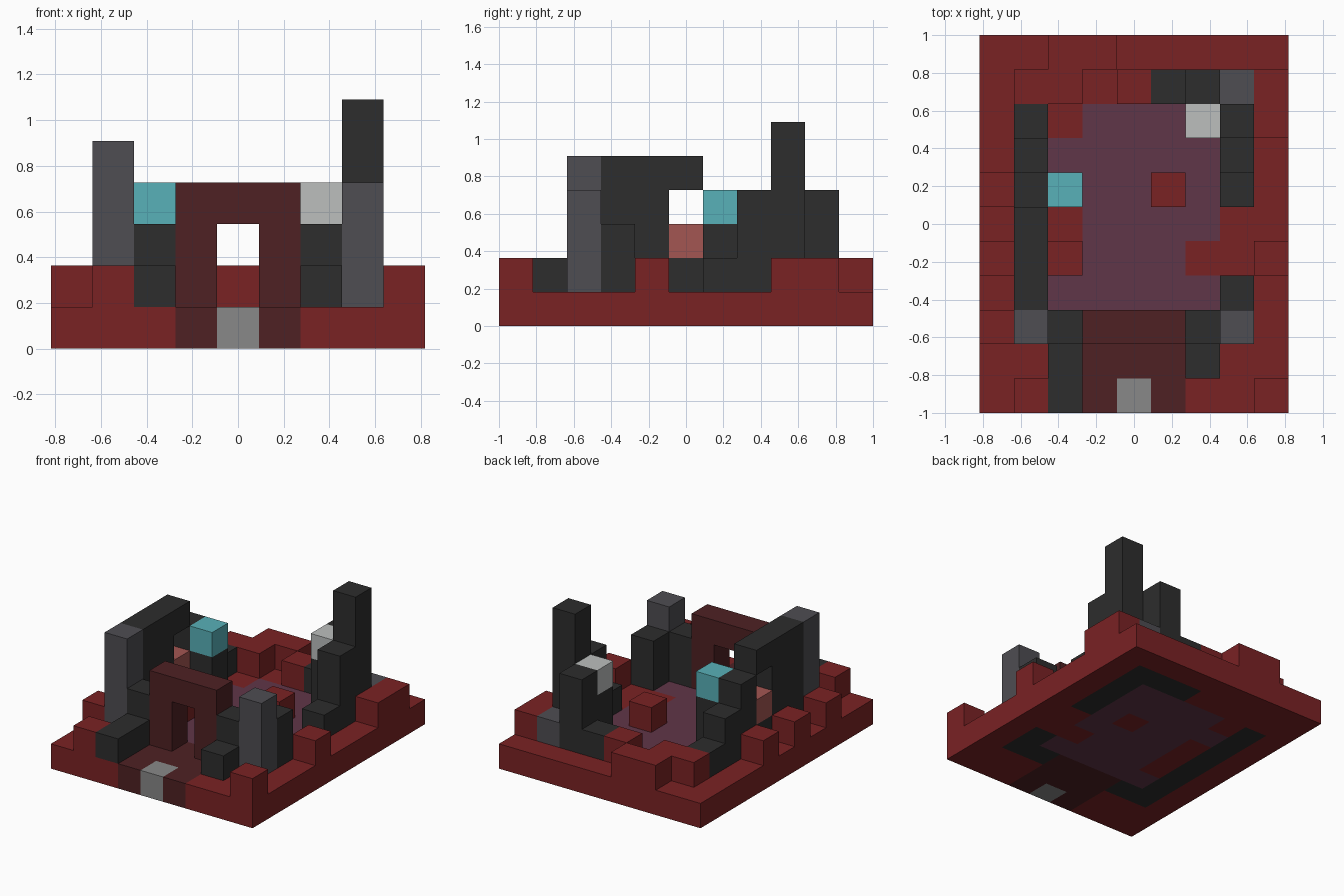
import bpy
import bmesh
from math import floor
from mathutils import Matrix, Vector

cube = bpy.data.objects.get("Cube")
if cube:
    bpy.data.objects.remove(cube)

COLS, ROWS = 9, 11
U = 2 / ROWS  # edge of one block


def linear(hex_code):
    values = [v / 255 for v in bytes.fromhex(hex_code)]
    return [v / 12.92 if v < 0.04 else ((v + 0.055) / 1.055) ** 2.4 for v in values] + [1]


def material(name, hex_code):
    mat = bpy.data.materials.new(name)
    colour = linear(hex_code)
    mat.diffuse_color = colour
    mat.use_nodes = True
    mat.node_tree.nodes["Principled BSDF"].inputs["Base Color"].default_value = colour
    return mat


RED = material("brick_red", "7a2224")
BLACK = material("charcoal", "2d2d2d")
MAROON = material("dark_maroon", "4e2123")
STONE = material("path_stone", "888888")
PURPLE = material("dusky_purple", "603648")
SLATE = material("slate_grey", "4e4d52")
PINK = material("pale_brick", "a35652")
CYAN = material("cyan", "58b1b8")
WHITE = material("pale_grey", "bcbfbe")


def make_object(name, bm, mats):
    mesh = bpy.data.meshes.new(name)
    bm.to_mesh(mesh)
    bm.free()
    for mat in mats:
        mesh.materials.append(mat)
    obj = bpy.data.objects.new(name, mesh)
    bpy.context.collection.objects.link(obj)
    return obj


def block(name, mat, col, row, top, bottom=1, wide=1, deep=1):
    """Box over whole cells, from level bottom up to level top."""
    size = Vector((wide, deep, top - bottom))
    corner = Vector((col - COLS / 2, row - ROWS / 2, bottom))
    bm = bmesh.new()
    bmesh.ops.create_cube(bm, size=1, matrix=Matrix.LocRotScale(
        (corner + size / 2) * U, None, size * U))
    return make_object(name, bm, [mat])


# Ground slab, coloured cell by cell, front row first
PLAN = """RRRMSMRRR
RRRMMMRRR
RBBMMMBBR
RBPPPPPBR
RBRPPPRRR
RBRPPPPRR
RBRPPRPBR
RBPPPPPBR
RBRPPPPBR
RRRRRBBBR
RRRRRRRRR""".split()
bm = bmesh.new()
bmesh.ops.create_grid(bm, x_segments=COLS, y_segments=ROWS, size=1, matrix=Matrix.LocRotScale(
    (0, 0, U), None, (COLS * U / 2, 1, 1)))
for face in bm.faces:
    centre = face.calc_center_median() / U
    letter = PLAN[floor(centre.y + ROWS / 2)][floor(centre.x + COLS / 2)]
    face.material_index = "RBMSP".index(letter)
ground = make_object("ground_slab", bm, [RED, BLACK, MAROON, STONE, PURPLE])
solid = ground.modifiers.new("thickness", "SOLIDIFY")
solid.thickness = U
solid.offset = -1

# Gateway arch
for side, col in (("right", 3), ("left", 5)):
    block("gate_post_" + side, MAROON, col, 2, 4)
block("gate_lintel", MAROON, 4, 2, 4, bottom=3)

# Front walls and corner pillars
for side, col in (("right", 2), ("left", 6)):
    block("gate_wall_" + side, BLACK, col, 2, 3)
block("front_wall_right", BLACK, 2, 0, 2, deep=2)
block("front_wall_left", BLACK, 6, 1, 2)
block("corner_pillar_right", SLATE, 1, 2, 5)
block("corner_pillar_left", SLATE, 7, 2, 4)
block("back_corner_stone", SLATE, 7, 9, 2)

# Right wall with its window, stepping down to the back
block("right_wall", BLACK, 1, 3, 5, deep=2)
block("window_base", BLACK, 1, 5, 2)
block("window_sill", PINK, 1, 5, 3, bottom=2)
block("window_lintel", BLACK, 1, 5, 5, bottom=4)
for step in range(3):
    block("right_wall_step", BLACK, 1, 6 + step, 4 - step)

# Left wall and tower
block("left_wall_front", BLACK, 7, 3, 3)
block("left_wall_low", BLACK, 7, 6, 2)
block("left_wall_high", BLACK, 7, 7, 4)
block("tower", BLACK, 7, 8, 6)

# Back wall
block("back_wall_low", BLACK, 5, 9, 2)
block("back_wall_high", BLACK, 6, 9, 4)

# Lamps on dark columns
for name, mat, col, row in (("cyan_lamp", CYAN, 2, 6), ("pale_lamp", WHITE, 6, 8)):
    block(name + "_column", BLACK, col, row, 3)
    block(name, mat, col, row, 4, bottom=3)

# Loose raised blocks of the red terrain
for col, row in ((1, 0), (8, 0), (0, 2), (0, 4), (0, 6), (2, 4), (8, 4), (5, 6), (4, 9)):
    block("raised_block", RED, col, row, 2)
block("raised_edge_left", RED, 8, 8, 2, deep=2)
block("raised_back_inner", RED, 1, 9, 2, wide=2)
block("raised_back_outer", RED, 2, 10, 2, wide=2)
